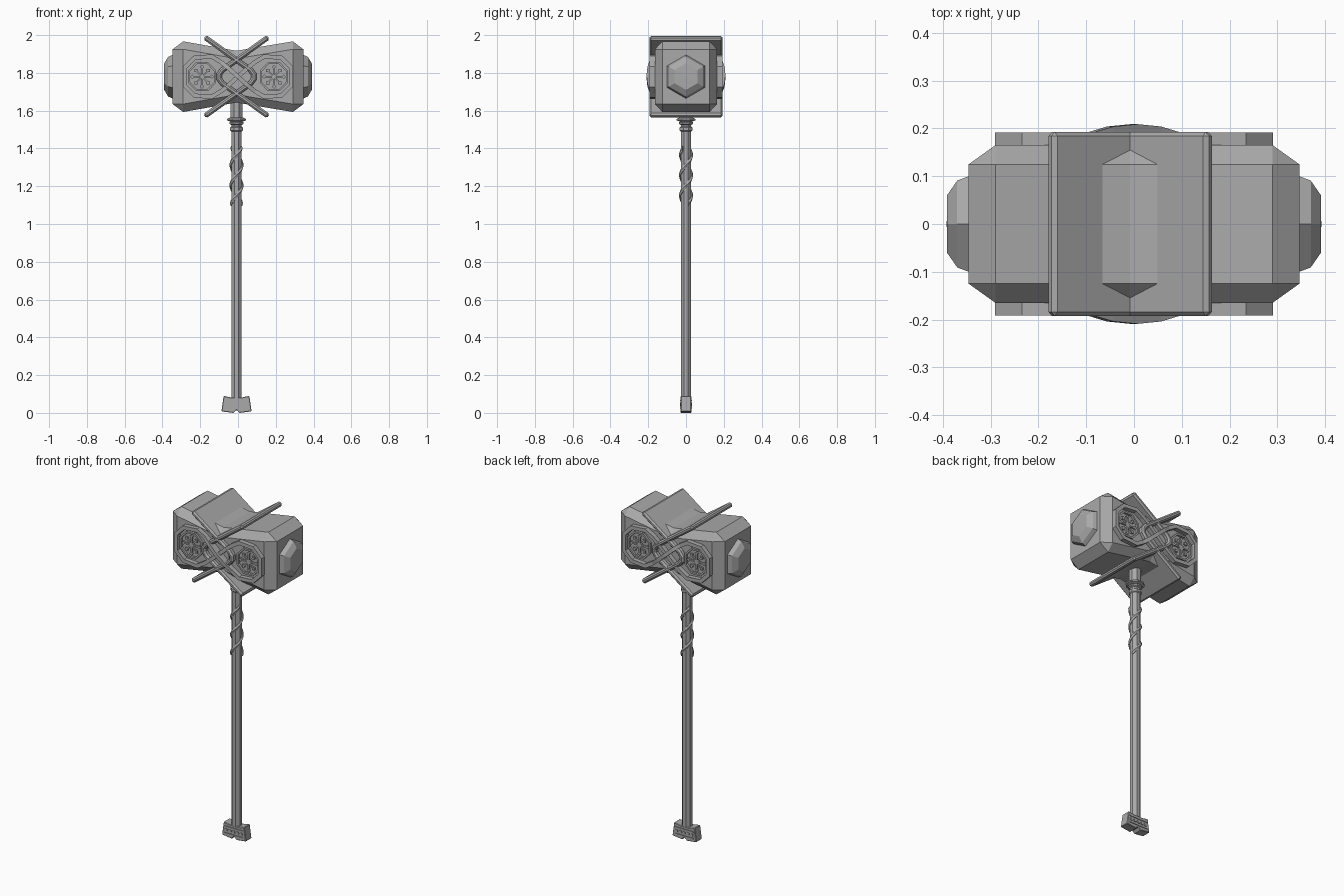
import bpy, bmesh, math
from mathutils import Vector, Matrix

cube = bpy.data.objects.get("Cube")
if cube:
    bpy.data.objects.remove(cube, do_unlink=True)

stone = bpy.data.materials.new("plain_grey")
stone.use_nodes = True
grey = (0.4, 0.4, 0.4, 1)
stone.diffuse_color = grey
stone.node_tree.nodes["Principled BSDF"].inputs["Base Color"].default_value = grey

CX = -0.008   # handle axis
MID = 1.78    # height of head centre


def finish(name, bm, bevel=0):
    bmesh.ops.recalc_face_normals(bm, faces=bm.faces)
    mesh = bpy.data.meshes.new(name)
    bm.to_mesh(mesh)
    bm.free()
    obj = bpy.data.objects.new(name, mesh)
    bpy.context.collection.objects.link(obj)
    mesh.materials.append(stone)
    if bevel:
        mod = obj.modifiers.new("chamfer", "BEVEL")
        mod.width, mod.segments = bevel, 1
        mod.limit_method, mod.angle_limit = "ANGLE", math.radians(60)
    return obj


def loft(name, rings, closed=False, bevel=0):
    """Skin a list of equal-sized rings, capping the ends."""
    bm = bmesh.new()
    rows = [[bm.verts.new(p) for p in ring] for ring in rings]
    n = len(rows[0])
    pairs = list(zip(rows, rows[1:])) + ([(rows[-1], rows[0])] if closed else [])
    for a, b in pairs:
        for i in range(n):
            j = (i + 1) % n
            bm.faces.new((a[i], a[j], b[j], b[i]))
    if not closed:
        bm.faces.new(rows[0])
        bm.faces.new(rows[-1])
    return finish(name, bm, bevel)


def ribbon(name, path, half, y_in, y_out, closed=False, bevel=0):
    """Sweep a rectangle along (x, z, bulge) points with mitred corners."""
    pts = [Vector((p[0], p[1])) for p in path]
    n, rings = len(pts), []
    for i, p in enumerate(pts):
        prev = pts[i - 1] if closed or i else p
        nxt = pts[(i + 1) % n] if closed or i < n - 1 else p
        d0, d1 = (p - prev).normalized(), (nxt - p).normalized()
        t = (d0 + d1).normalized()
        miter = 1 / max(0.6, t.dot(d1 if d1.length else d0))
        side = Vector((-t.y, t.x)) * half * miter
        out = y_out + math.copysign(path[i][2], y_out)
        a, b = p + side, p - side
        rings.append([(a.x, y_in, a.y), (b.x, y_in, b.y), (b.x, out, b.y), (a.x, out, a.y)])
    return loft(name, rings, closed, bevel)


def turned(name, profile, sides, x=CX, spin=0.0):
    """Faceted turned part from (radius, z) pairs."""
    rings = [[(x + r * math.cos(spin + math.tau * k / sides),
               r * math.sin(spin + math.tau * k / sides), z) for k in range(sides)]
             for r, z in profile]
    return loft(name, rings)


# Head: chamfered block, waisted in the middle
def section(x, half_h, y_flat, y_side, drop):
    corners = [(y_flat, half_h), (y_side, half_h - drop)]
    quarter = corners + [(y, -z) for y, z in reversed(corners)]
    outline = quarter + [(-y, z) for y, z in reversed(quarter)]
    return [(x, y, MID + z) for y, z in outline]


block = [section(x, h, 0.125, 0.165, 0.042) for x, h in
         ((-0.29, 0.187), (CX, 0.137), (0.29, 0.187))]
ends = [[(s * 0.346, max(-0.125, min(0.125, y)), MID + max(-0.145, min(0.145, z - MID)))
         for _, y, z in block[0]] for s in (-1, 1)]
head = loft("hammer_head", [ends[0]] + block + [ends[1]])
bm = bmesh.new()
bm.from_mesh(head.data)
bmesh.ops.remove_doubles(bm, verts=bm.verts, dist=0.0005)
bm.to_mesh(head.data)
bm.free()

# Hexagonal studs on both striking ends
for s, label in ((1, "left"), (-1, "right")):
    loft(label + "_stud", [[(s * x, r * math.sin(math.tau * k / 6), MID + r * math.cos(math.tau * k / 6))
                            for k in range(6)]
                           for x, r in ((0.34, 0.118), (0.37, 0.105), (0.391, 0.07), (0.392, 0.004))])

# Two folded bands that cross and run right through the head
for s, label in ((1, "left"), (-1, "right")):
    upper = [(-0.168, 0.209), (0.075, 0.035), (0.092, 0.012)]
    path = upper + [(x, -z) for x, z in reversed(upper)]
    ribbon(label + "_folded_band", [(CX + s * x, MID + z, 0) for x, z in path],
           0.014, -0.193, 0.193, bevel=0.009)

# Figure-eight strap, rosettes and inner rims on both faces
lobe = [(0.09, 0.077), (0.14, 0.107), (0.23, 0.1), (0.28, 0.05)]
lobe += [(x, -z) for x, z in reversed(lobe)]
eight = [(x, z, 0) for x, z in lobe] + [(0.05, -0.045, 0.012), (0, 0, 0.017), (-0.05, 0.045, 0.012)]
eight += [(-x, z, 0) for x, z in lobe] + [(-0.05, -0.045, 0), (0, 0, 0), (0.05, 0.045, 0)]
for f, face in ((-1, "front"), (1, "back")):
    ribbon(face + "_figure_eight_strap", [(x, MID + z, b) for x, z, b in eight],
           0.011, f * 0.15, f * 0.192, closed=True)
    for s, label in ((1, "left"), (-1, "right")):
        cx = s * 0.19
        rim = [(cx + 0.075 * math.cos(a), MID + 0.078 * math.sin(a), 0)
               for a in (math.tau * (k + 0.5) / 8 for k in range(8))]
        ribbon(f"{face}_{label}_inner_rim", rim, 0.005, f * 0.15, f * 0.178, closed=True)
        # Rosette: spokes with diamond tips
        bm = bmesh.new()
        for k in range(8):
            turn = Matrix.Translation((cx, f * 0.166, MID)) @ Matrix.Rotation(math.tau * k / 8, 4, "Y")
            reach = 0.052 if k % 2 == 0 else 0.046
            spoke = Matrix.Translation((reach / 2, 0, 0)) @ Matrix.Diagonal((reach, 0.016, 0.009, 1))
            tip = (Matrix.Translation((reach, 0, 0)) @ Matrix.Rotation(math.pi / 4, 4, "Y")
                   @ Matrix.Diagonal((0.016, 0.018, 0.016, 1)))
            for m in (spoke, tip):
                bmesh.ops.create_cube(bm, size=1, matrix=turn @ m)
        finish(f"{face}_{label}_rosette", bm)

# Handle with collar rings
turned("handle", [(0.03, 0.08), (0.03, 1.66)], 8, spin=math.pi / 8)
turned("handle_collar", [(0.03, 1.49), (0.036, 1.495), (0.036, 1.51), (0.03, 1.515), (0.03, 1.525),
                         (0.04, 1.53), (0.04, 1.538), (0.034, 1.542), (0.054, 1.548),
                         (0.054, 1.556), (0.034, 1.565), (0.034, 1.65)], 8, spin=math.pi / 8)

# Two strips spiralling round the grip
for phase, label in ((0, "first"), (math.pi, "second")):
    rings = []
    for k in range(23):
        z = 1.4 - 0.29 * k / 22
        a = phase + math.pi / 2 + math.tau * (z - 1.365) / 0.215
        rings.append([(CX + r * math.cos(a), r * math.sin(a), z + dz)
                      for r, dz in ((0.024, -0.014), (0.033, -0.014), (0.038, 0),
                                    (0.033, 0.014), (0.024, 0.014))])
    loft(label + "_grip_wrap", rings)

# Pommel: flared block, notched above and below
half = [(0.016, 0.0), (0.08, 0.008), (0.068, 0.09), (0.03, 0.082)]
outline = [(0, 0.016)] + half + [(-x, z) for x, z in reversed(half)]
loft("pommel", [[(CX + x, y, z) for x, z in outline] for y in (-0.028, 0.028)], bevel=0.003)
for f, face in ((-1, "front"), (1, "back")):
    bm = bmesh.new()
    for k in range(-2, 3):
        m = Matrix.Translation((CX + k * 0.025, f * 0.028, 0.045)) @ Matrix.Rotation(math.pi / 2, 4, "X")
        bmesh.ops.create_cone(bm, cap_ends=True, segments=6, radius1=0.01, radius2=0.01, depth=0.01, matrix=m)
    for z in (0.025, 0.065):
        m = Matrix.Translation((CX, f * 0.028, z)) @ Matrix.Diagonal((0.125, 0.008, 0.006, 1))
        bmesh.ops.create_cube(bm, size=1, matrix=m)
    finish(face + "_pommel_beads", bm)
